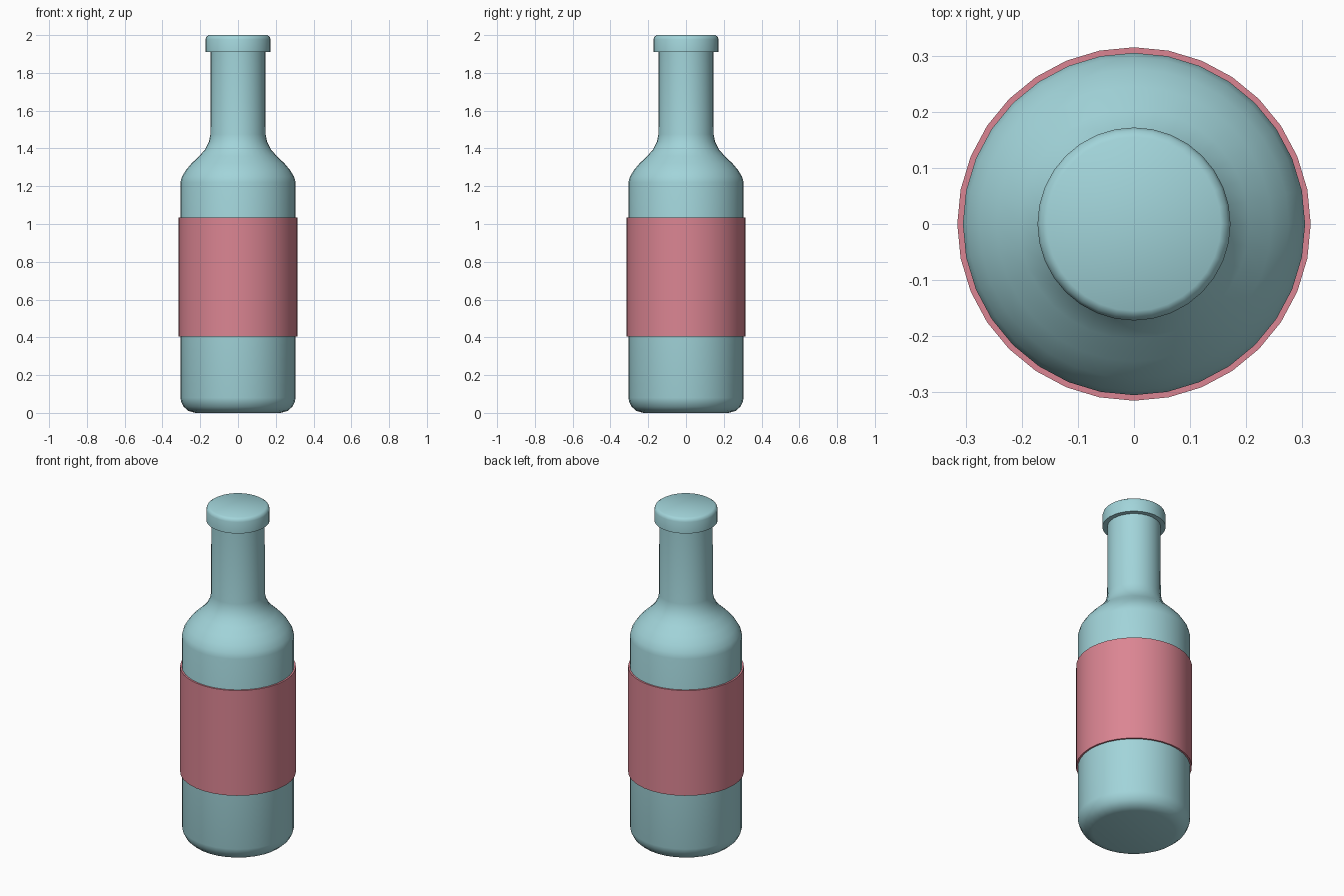
import bpy, bmesh, math

if "Cube" in bpy.data.objects:
    bpy.data.objects.remove(bpy.data.objects["Cube"])

SIDES = 32


def material(name, color):
    m = bpy.data.materials.new(name)
    m.diffuse_color = (*color, 1)
    m.use_nodes = True
    m.node_tree.nodes["Principled BSDF"].inputs["Base Color"].default_value = m.diffuse_color
    return m


def lathe(name, profile, mat, closed=False):
    """Spin an (r, z) profile round z; open profiles are capped at both ends."""
    bm = bmesh.new()
    rings = []
    for r, z in profile:
        rings.append([bm.verts.new((r * math.cos(2 * math.pi * i / SIDES),
                                    r * math.sin(2 * math.pi * i / SIDES), z))
                      for i in range(SIDES)])
    pairs = list(zip(rings, rings[1:]))
    if closed:
        pairs.append((rings[-1], rings[0]))
    else:
        bm.faces.new(rings[0])
        bm.faces.new(rings[-1])
    for a, b in pairs:
        for i in range(SIDES):
            j = (i + 1) % SIDES
            bm.faces.new((a[i], a[j], b[j], b[i]))
    bmesh.ops.recalc_face_normals(bm, faces=bm.faces)
    mesh = bpy.data.meshes.new(name)
    bm.to_mesh(mesh)
    bm.free()
    mesh.materials.append(mat)
    ob = bpy.data.objects.new(name, mesh)
    bpy.context.collection.objects.link(ob)
    bpy.ops.object.select_all(action='DESELECT')
    ob.select_set(True)
    bpy.context.view_layer.objects.active = ob
    bpy.ops.object.shade_smooth_by_angle(angle=math.radians(40))
    return ob


glass = material("pale_teal_glass", (0.36, 0.66, 0.70))
paper = material("pink_label", (0.71, 0.235, 0.29))

# Bottle: rounded base, straight body, curved shoulder, neck and lip
lathe("bottle", [
    (0.225, 0.0), (0.262, 0.010), (0.287, 0.032), (0.301, 0.060), (0.305, 0.08),
    (0.305, 1.22), (0.297, 1.25), (0.276, 1.285), (0.245, 1.322),
    (0.205, 1.36), (0.174, 1.395), (0.154, 1.435), (0.146, 1.475),
    (0.145, 1.91), (0.172, 1.91), (0.172, 1.978), (0.167, 1.992), (0.155, 2.0)],
    glass)

# Label: thin sleeve round the body
lathe("label", [(0.304, 0.405), (0.315, 0.405), (0.315, 1.035), (0.304, 1.035)],
      paper, closed=True)
